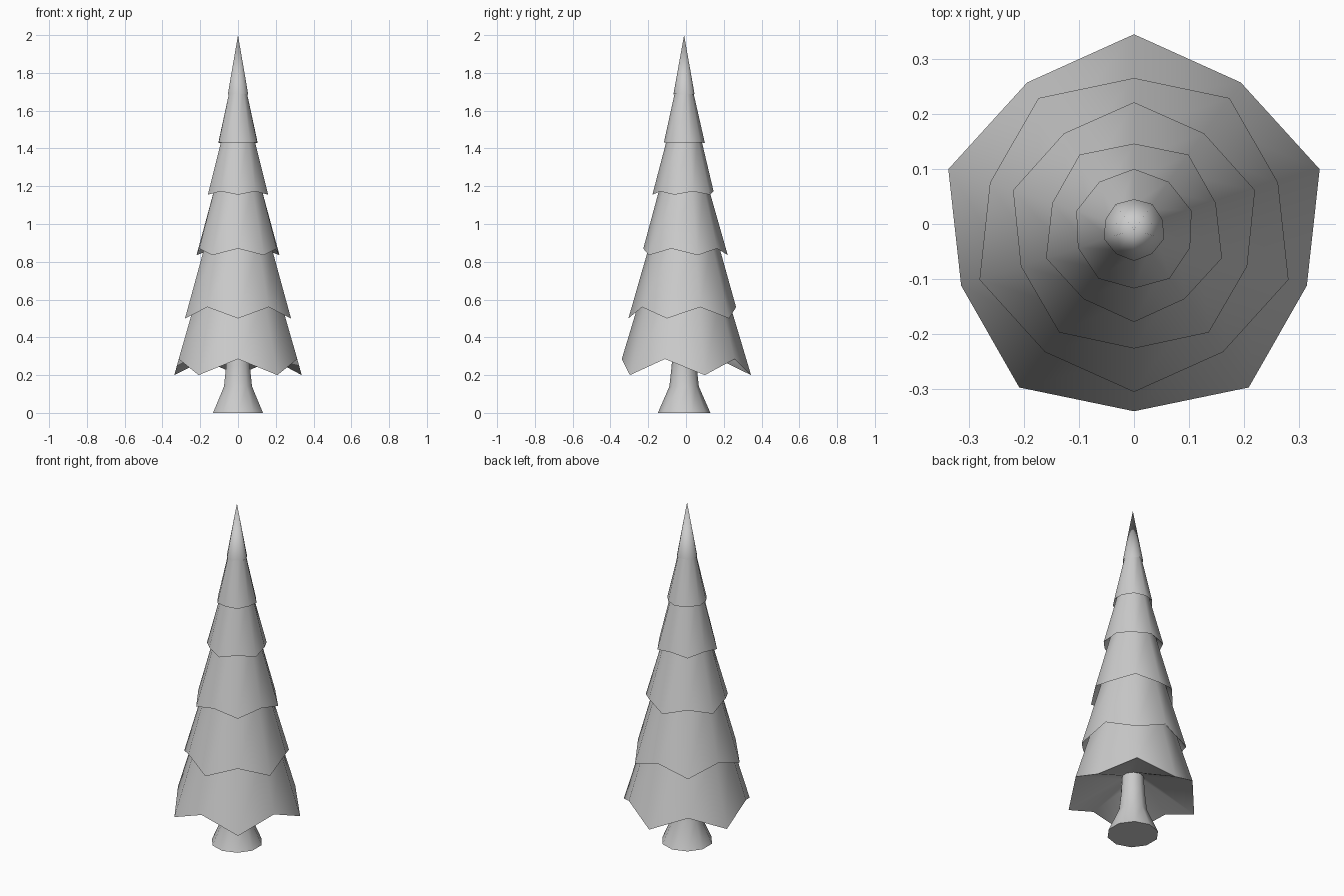
import bpy, bmesh
from math import sin, cos, pi

if "Cube" in bpy.data.objects:
    bpy.data.objects.remove(bpy.data.objects["Cube"])

SIDES = 10
CY = -0.01  # tree axis sits slightly forward

bm = bmesh.new()


def ring(low, high=None, flip=0):
    """Ring of alternating (radius, z) corners; even corners use 'low'."""
    high = high or low
    verts = []
    for i in range(SIDES):
        r, z = low if (i + flip) % 2 == 0 else high
        a = pi / 2 + i * 2 * pi / SIDES
        verts.append(bm.verts.new((r * cos(a), CY + r * sin(a), z)))
    return verts


def bridge(a, b):
    for i in range(SIDES):
        j = (i + 1) % SIDES
        bm.faces.new((a[i], a[j], b[j], b[i]))


# Flared trunk
base = ring((0.139, 0))
bm.faces.new(base)
last = base
for r, z in [(0.078, 0.14), (0.066, 0.25), (0.06, 0.35)]:
    nxt = ring((r, z))
    bridge(last, nxt)
    last = nxt

# Branch tiers: low rim corner, high rim corner, hidden top ring
tiers = [
    ((0.3545, 0.20), (0.330, 0.285), (0.235, 0.60)),
    ((0.2950, 0.50), (0.275, 0.560), (0.180, 0.90)),
    ((0.2310, 0.835), (0.216, 0.870), (0.127, 1.20)),
    ((0.1680, 1.155), (0.156, 1.173), (0.088, 1.46)),
    ((0.1100, 1.428), (0.107, 1.432), (0.046, 1.71)),
    ((0.0570, 1.685), (0.055, 1.690), None),
]
for k, (low, high, top) in enumerate(tiers):
    rim = ring(low, high, k % 2)
    bridge(last, rim)  # underside
    if top:
        last = ring(top)
        bridge(rim, last)
    else:
        # Pointed tip
        tip = bm.verts.new((0, CY, 2.0))
        for i in range(SIDES):
            bm.faces.new((rim[i], rim[(i + 1) % SIDES], tip))

bmesh.ops.recalc_face_normals(bm, faces=bm.faces)
mesh = bpy.data.meshes.new("pine_tree")
bm.to_mesh(mesh)
bm.free()
tree = bpy.data.objects.new("pine_tree", mesh)
bpy.context.collection.objects.link(tree)

# Smooth sides, crisp rims
bpy.context.view_layer.objects.active = tree
tree.select_set(True)
bpy.ops.object.shade_smooth_by_angle(angle=pi / 4)
